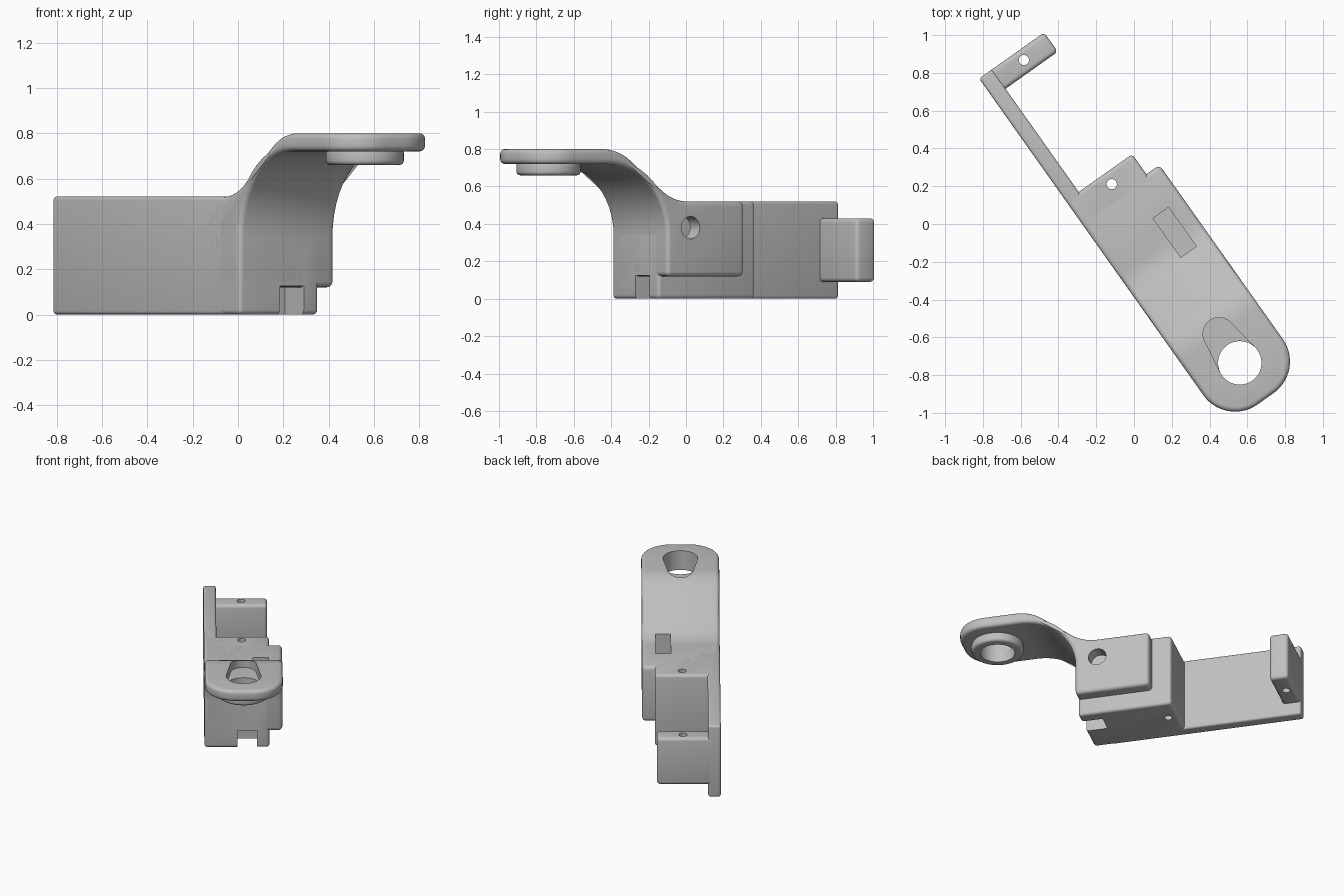
import bpy, bmesh, math
from mathutils import Matrix, Vector

if "Cube" in bpy.data.objects:
    bpy.data.objects.remove(bpy.data.objects["Cube"])

# One grey material
grey = bpy.data.materials.new("plain_grey")
grey.use_nodes = True
COLOUR = (0.52, 0.52, 0.52, 1)
grey.diffuse_color = COLOUR
grey.node_tree.nodes["Principled BSDF"].inputs["Base Color"].default_value = COLOUR

# The arm runs diagonally: local x is its length, local y its width
FRAME = Matrix.Translation((-0.82, 0.77, 0)) @ Matrix.Rotation(math.atan2(-0.816, 0.578), 4, "Z")
WIDTH, BASE_WIDTH, WALL = 0.515, 0.43, 0.083
END, MID = 2.26, 0.256
HOLE_U = 2.026


def fillet(corners, steps=12):
    """Turn (x, y, radius) corners into a rounded outline."""
    out = []
    for i, (x, y, r) in enumerate(corners):
        p = Vector((x, y))
        if not r:
            out.append(p)
            continue
        a = (Vector(corners[i - 1][:2]) - p).normalized()
        b = (Vector(corners[(i + 1) % len(corners)][:2]) - p).normalized()
        half = a.angle(b) / 2
        centre = p + (a + b).normalized() * r / math.sin(half)
        start = p + a * r / math.tan(half) - centre
        end = p + b * r / math.tan(half) - centre
        for k in range(steps + 1):
            t = k / steps
            sweep = math.pi - 2 * half
            out.append(centre + (start * math.sin((1 - t) * sweep) + end * math.sin(t * sweep)) / math.sin(sweep))
    return out


def arc(cx, cy, r, a0, a1, n=24):
    return [(cx + r * math.cos(a0 + (a1 - a0) * k / n), cy + r * math.sin(a0 + (a1 - a0) * k / n))
            for k in range(n + 1)]


def circle(cx, cy, r, n=48):
    return arc(cx, cy, r, 0, math.tau, n)[:-1]


def prism(name, outline, low, high, side=False, round_end=0):
    """Extrude an outline up z, or along the width when side is set."""
    bm = bmesh.new()
    place = (lambda p, d: (p[0], d, p[1])) if side else (lambda p, d: (p[0], p[1], d))
    face = bm.faces.new([bm.verts.new(place(p, low)) for p in outline])
    grown = bmesh.ops.extrude_face_region(bm, geom=[face])["geom"]
    shift = Vector(place((0, 0), high - low))
    bmesh.ops.translate(bm, vec=shift, verts=[v for v in grown if isinstance(v, bmesh.types.BMVert)])
    if round_end:
        ends = [e for e in bm.edges if all(abs(v.co.x - END) < 1e-4 for v in e.verts)
                and abs(e.verts[0].co.y - e.verts[1].co.y) < 1e-4]
        bmesh.ops.bevel(bm, geom=ends, offset=round_end, segments=14, profile=0.5, affect="EDGES")
    bmesh.ops.recalc_face_normals(bm, faces=bm.faces)
    mesh = bpy.data.meshes.new(name)
    bm.to_mesh(mesh)
    bm.free()
    mesh.materials.append(grey)
    obj = bpy.data.objects.new(name, mesh)
    bpy.context.scene.collection.objects.link(obj)
    return obj


def box(name, u0, u1, v0, v1, z0, z1):
    return prism(name, [(u0, v0), (u1, v0), (u1, v1), (u0, v1)], z0, z1)


def finish(obj, bevel, cutters=()):
    """Round the sharp edges, cut the openings, bake and place the part."""
    mod = obj.modifiers.new("round", "BEVEL")
    mod.width, mod.segments = bevel, 4
    mod.limit_method, mod.angle_limit = "ANGLE", math.radians(40)
    for c in cutters:
        cut = obj.modifiers.new("cut", "BOOLEAN")
        cut.operation, cut.object, cut.solver = "DIFFERENCE", c, "EXACT"
    bpy.context.view_layer.update()
    graph = bpy.context.evaluated_depsgraph_get()
    mesh = bpy.data.meshes.new_from_object(obj.evaluated_get(graph))
    obj.modifiers.clear()
    obj.data = mesh
    for p in mesh.polygons:
        p.use_smooth = True
    mesh.set_sharp_from_angle(angle=math.radians(30))
    obj.matrix_world = FRAME


# Cutters
lean = math.acos((0.115 - 0.085) / (HOLE_U - 1.836))
slot = (arc(HOLE_U, MID, 0.115, lean - math.pi, math.pi - lean)
        + arc(1.836, MID, 0.085, math.pi - lean, math.pi + lean))
slot_cut = prism("slot_cutter", slot, 0.735, 0.9)
ring_cut = prism("ring_hole_cutter", circle(HOLE_U, MID, 0.115), 0.6, 0.85)
pocket_cut = box("pocket_cutter", 1.136, 1.39, 0.324, 0.425, 0.28, 0.9)
side_cut = prism("side_hole_cutter", circle(1.278, 0.38, 0.06), 0.36, 0.6, side=True)
notch_cut = box("notch_cutter", 1.285, 1.5, 0.218, 0.348, -0.1, 0.125)
pin_cuts = [prism("pin_hole_cutter", circle(u, 0.25, 0.027, 24), -0.1, 0.6) for u in (0.057, 0.862)]

# Gooseneck arm: block that sweeps up into a flat round-ended plate
neck = fillet([(0.925, 0.12, 0), (1.43, 0.12, 0), (1.43, 0.72, 0.38), (END, 0.72, 0),
               (END, 0.8, 0), (1.739, 0.8, 0.3), (1.379, 0.52, 0.29), (0.925, 0.52, 0)])
arm = prism("gooseneck_arm", neck, 0, WIDTH, side=True, round_end=0.205)
finish(arm, 0.025, [slot_cut, ring_cut, pocket_cut, side_cut])

# Narrower base block below and behind the arm
base = box("base_block", 0.795, 1.43, 0, BASE_WIDTH, 0, 0.52)
finish(base, 0.02, [pocket_cut, side_cut, notch_cut, pin_cuts[1]])

# Long thin side wall
wall = box("side_wall", 0, 1.3, 0, WALL, 0, 0.52)
finish(wall, 0.015)

# End tab standing out from the wall
tab = box("end_tab", 0, 0.125, 0.03, 0.422, 0.09, 0.43)
finish(tab, 0.022, [pin_cuts[0]])

# Round boss under the plate
boss = prism("ring_boss", circle(HOLE_U, MID, 0.172), 0.66, 0.733)
finish(boss, 0.02, [ring_cut])

# Cutters are no longer needed
for c in [slot_cut, ring_cut, pocket_cut, side_cut, notch_cut, *pin_cuts]:
    bpy.data.objects.remove(c)
